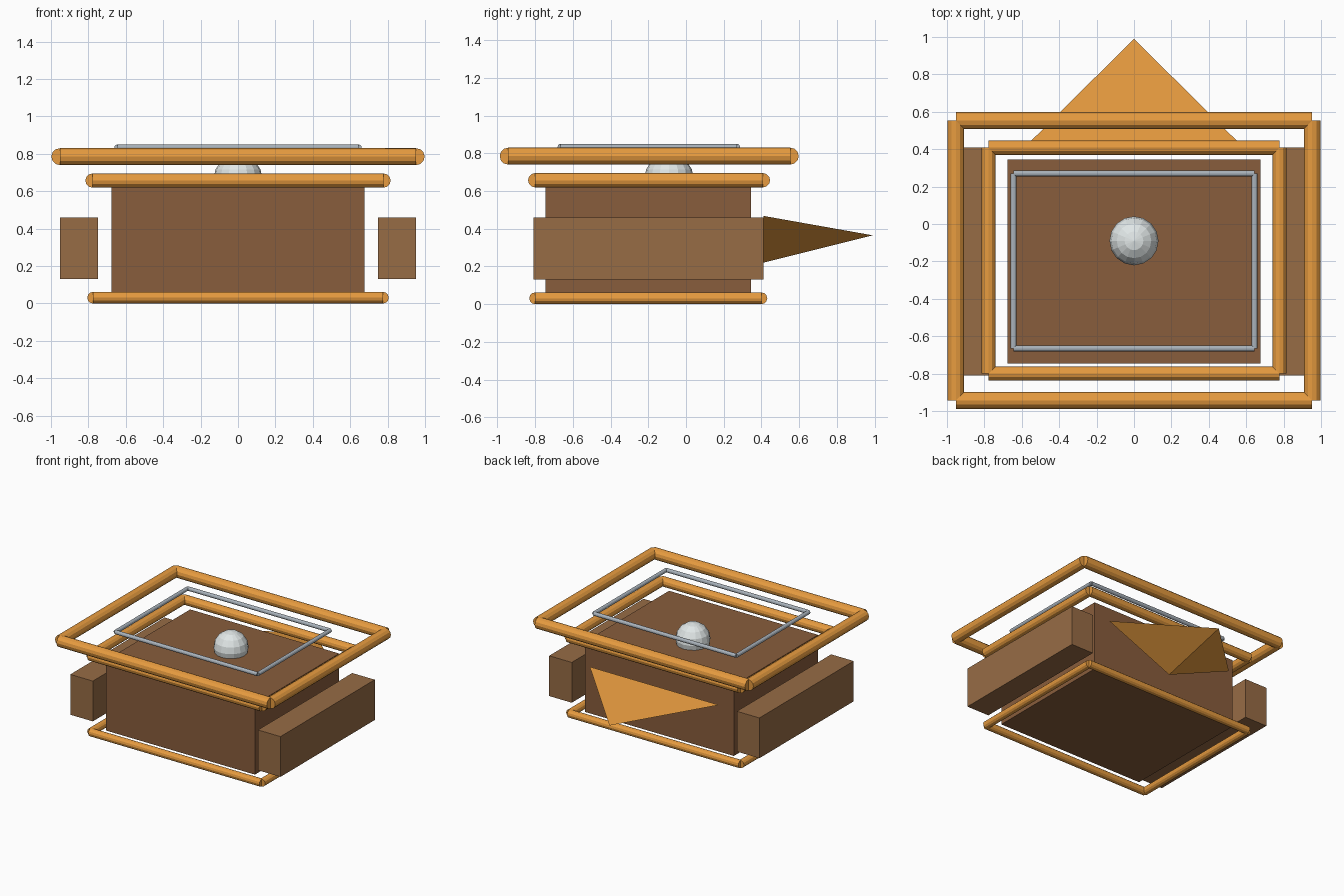
import bpy
import bmesh
from mathutils import Vector

if "Cube" in bpy.data.objects:
    bpy.data.objects.remove(bpy.data.objects["Cube"])


def material(name, rgb):
    m = bpy.data.materials.new(name)
    m.diffuse_color = (*rgb, 1)
    m.use_nodes = True
    m.node_tree.nodes["Principled BSDF"].inputs["Base Color"].default_value = m.diffuse_color
    return m


DARK_WOOD = material("dark_wood", (0.25, 0.11, 0.045))
LIGHT_WOOD = material("light_wood", (0.31, 0.15, 0.06))
ORANGE = material("orange", (0.80, 0.33, 0.05))
STEEL = material("steel", (0.40, 0.45, 0.50))
PALE = material("pale", (0.75, 0.80, 0.80))


def finish(ob, name, mat):
    ob.name = name
    ob.data.materials.append(mat)
    return ob


def box(name, lo, hi, mat):
    lo, hi = Vector(lo), Vector(hi)
    bpy.ops.mesh.primitive_cube_add(size=1, location=(lo + hi) / 2)
    ob = bpy.context.object
    ob.scale = hi - lo
    return finish(ob, name, mat)


def bar(name, a, b, radius, mat):
    a, b = Vector(a), Vector(b)
    bpy.ops.mesh.primitive_cylinder_add(
        vertices=12, radius=radius, depth=(b - a).length, location=(a + b) / 2,
        rotation=(b - a).to_track_quat('Z', 'Y').to_euler())
    return finish(bpy.context.object, name, mat)


def rail_frame(name, x, y0, y1, z, radius, mat):
    """Four round bars meeting at the corners of a rectangle."""
    bar(name + "_front", (-x, y0, z), (x, y0, z), radius, mat)
    bar(name + "_back", (-x, y1, z), (x, y1, z), radius, mat)
    for side, s in (("left", -1), ("right", 1)):
        bar(f"{name}_{side}", (s * x, y0, z), (s * x, y1, z), radius, mat)


# Central body and the two side blocks
box("body", (-0.675, -0.745, 0.05), (0.675, 0.345, 0.625), DARK_WOOD)
for side, s in (("left", -1), ("right", 1)):
    box(side + "_side_block", (s * 0.85 - 0.102, -0.81, 0.13),
        (s * 0.85 + 0.102, 0.41, 0.46), LIGHT_WOOD)

# Rectangular rails, bottom to top
rail_frame("base_rail", 0.775, -0.80, 0.40, 0.031, 0.031, ORANGE)
rail_frame("middle_rail", 0.778, -0.80, 0.408, 0.657, 0.038, ORANGE)
rail_frame("top_rail", 0.953, -0.943, 0.553, 0.785, 0.045, ORANGE)
rail_frame("thin_rail", 0.645, -0.665, 0.27, 0.834, 0.016, STEEL)

# Low-poly ball set into the top of the body
bpy.ops.mesh.primitive_uv_sphere_add(segments=16, ring_count=8, radius=0.131,
                                     location=(0, -0.09, 0.665))
finish(bpy.context.object, "ball", PALE)

# Three-sided spike at the back
bm = bmesh.new()
points = [(-0.585, 0.41, 0.468), (0.585, 0.41, 0.468), (0, 0.41, 0.22), (0, 0.99, 0.365)]
bmesh.ops.convex_hull(bm, input=[bm.verts.new(p) for p in points])
bmesh.ops.recalc_face_normals(bm, faces=bm.faces)
mesh = bpy.data.meshes.new("back_spike")
bm.to_mesh(mesh)
bm.free()
spike = bpy.data.objects.new("back_spike", mesh)
bpy.context.collection.objects.link(spike)
finish(spike, "back_spike", ORANGE)
